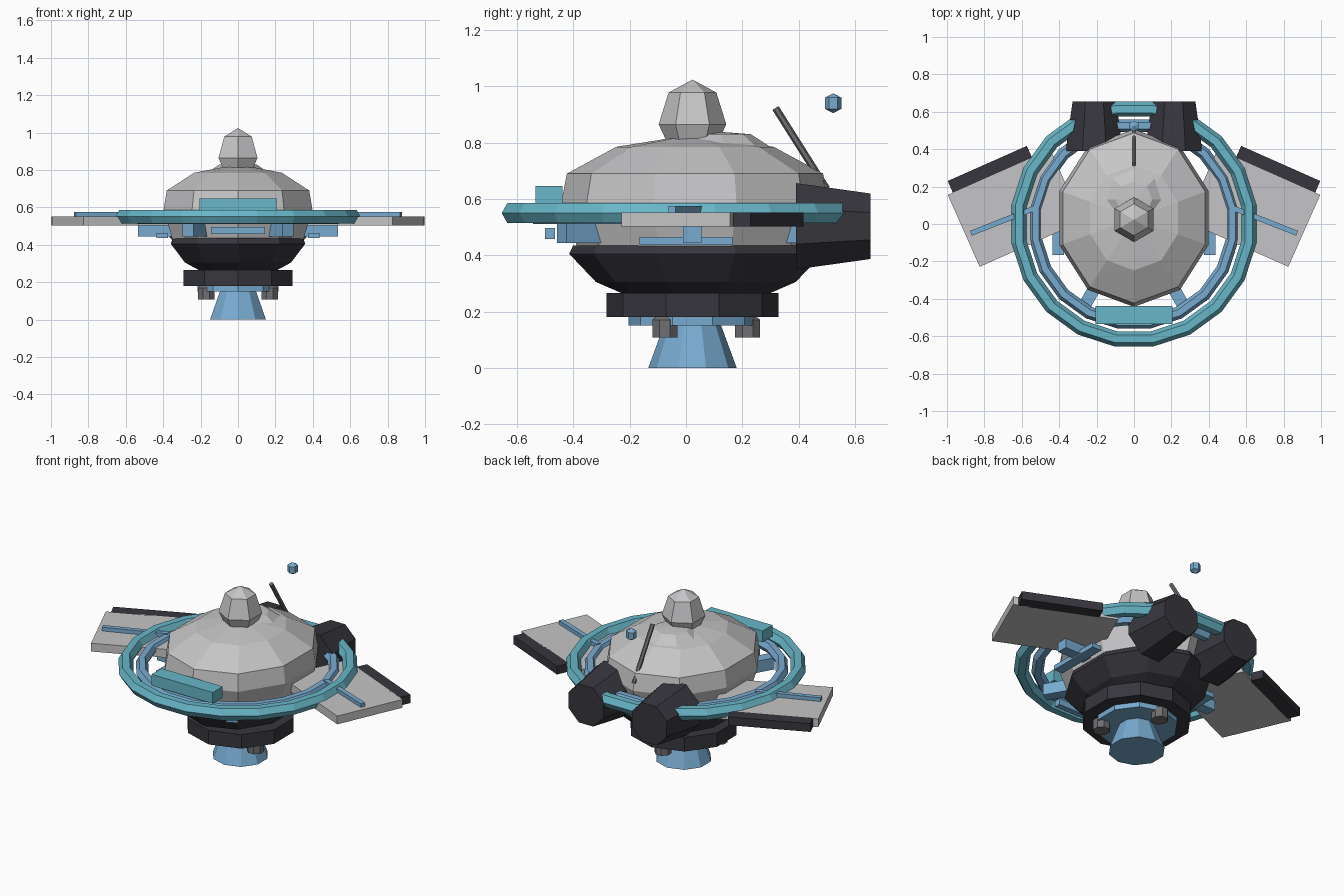
import bpy, bmesh, math
from mathutils import Matrix, Vector

if "Cube" in bpy.data.objects:
    bpy.data.objects.remove(bpy.data.objects["Cube"])

def mat(name, c):
    m = bpy.data.materials.new(name)
    m.diffuse_color = (*c, 1)
    m.use_nodes = True
    m.node_tree.nodes["Principled BSDF"].inputs["Base Color"].default_value = m.diffuse_color
    return m

GREY = mat("light grey", (0.56, 0.56, 0.57))
DARK = mat("charcoal", (0.038, 0.037, 0.047))
MID = mat("mid grey", (0.16, 0.16, 0.17))
BLUE = mat("soft blue", (0.19, 0.41, 0.64))
TEAL = mat("teal", (0.14, 0.47, 0.58))
CY = 0.023  # y of the hull axis

def finish(name, bm, m, matrix=None):
    if matrix is not None:
        bm.transform(matrix)
    bmesh.ops.recalc_face_normals(bm, faces=bm.faces[:])
    me = bpy.data.meshes.new(name)
    bm.to_mesh(me)
    bm.free()
    me.materials.append(m)
    ob = bpy.data.objects.new(name, me)
    bpy.context.collection.objects.link(ob)
    return ob

def lathe(name, prof, n, m, sx=1, phase=math.pi / 2, matrix=None):
    """Faceted solid of revolution about z, from (radius, z) pairs."""
    bm = bmesh.new()
    rings = []
    for r, z in prof:
        if r == 0:
            rings.append([bm.verts.new((0, 0, z))])
        else:
            rings.append([bm.verts.new((sx * r * math.cos(phase + math.tau * i / n),
                                        r * math.sin(phase + math.tau * i / n), z)) for i in range(n)])
    for a, b in zip(rings, rings[1:]):
        for i in range(n):
            j = (i + 1) % n
            if len(a) == 1:
                bm.faces.new((a[0], b[i], b[j]))
            elif len(b) == 1:
                bm.faces.new((a[i], a[j], b[0]))
            else:
                bm.faces.new((a[i], a[j], b[j], b[i]))
    for r in (rings[0], rings[-1]):
        if len(r) > 1:
            bm.faces.new(r)
    return finish(name, bm, m, matrix)

def ring(name, major, minor, z, m, n=20, k=6):
    """Low-poly torus with flat segments facing front and sides."""
    bm = bmesh.new()
    g = []
    for i in range(n):
        a = math.tau * (i + 0.5) / n
        g.append([bm.verts.new(((major + minor * math.cos(b)) * math.cos(a),
                                (major + minor * math.cos(b)) * math.sin(a),
                                z + minor * math.sin(b)))
                  for b in (math.tau * j / k for j in range(k))])
    for i in range(n):
        for j in range(k):
            p, q = g[i], g[(i + 1) % n]
            bm.faces.new((p[j], q[j], q[(j + 1) % k], p[(j + 1) % k]))
    finish(name, bm, m)

def box(name, c, size, m, rot=0):
    bm = bmesh.new()
    bmesh.ops.create_cube(bm, size=1)
    mx = Matrix.Translation(c) @ Matrix.Rotation(rot, 4, 'Z') @ Matrix.Diagonal((*size, 1))
    return finish(name, bm, m, mx)

def at(x, y, z=0):
    return Matrix.Translation((x, y, z))

# Hull: pale upper dome, dark lower bowl and base drum
lathe("upper_dome", [(0.42, 0.432), (0.475, 0.59), (0.455, 0.69), (0.28, 0.785), (0, 0.83)],
      10, GREY, 0.88, matrix=at(0, 0.032))
lathe("lower_bowl", [(0.24, 0.255), (0.355, 0.305), (0.45, 0.405), (0.436, 0.435)],
      10, DARK, 0.84, matrix=at(0, 0.035))
lathe("base_drum", [(0.305, 0.18), (0.305, 0.265)], 10, DARK, matrix=at(0, CY))

# Neck collar and hexagonal turret on top
lathe("neck_collar", [(0.19, 0.72), (0.185, 0.775), (0.1, 0.83), (0, 0.838)], 8, GREY, 0.97, matrix=at(0, 0.13))
lathe("turret", [(0.085, 0.79), (0.12, 0.865), (0.085, 0.978), (0, 1.024)], 6, GREY, matrix=at(0, CY))

# Main nozzle, its plate and three small thrusters
lathe("main_nozzle", [(0.157, 0), (0.1, 0.155)], 10, BLUE, matrix=at(0, CY))
lathe("nozzle_plate", [(0.228, 0.15), (0.228, 0.182)], 10, BLUE, matrix=at(0, CY))
for i in range(3):
    a = math.pi / 2 + math.tau * i / 3
    lathe(f"thruster_{i}", [(0.048, 0.108), (0.048, 0.17), (0.03, 0.185)], 8, MID, phase=math.pi / 8,
          matrix=at(0.196 * math.cos(a), CY + 0.196 * math.sin(a)))

# Two concentric rings with six radial struts
ring("outer_ring", 0.622, 0.041, 0.55, TEAL)
ring("inner_ring", 0.532, 0.034, 0.54, BLUE)
for i in range(6):
    a = math.tau * i / 6
    box(f"strut_{i}", (0.44 * math.cos(a), 0.022 + 0.44 * math.sin(a), 0.479),
        (0.19, 0.066, 0.07), BLUE, a)

# Front console and the bumper plates under the rings
box("front_console", (0, -0.487, 0.612), (0.41, 0.095, 0.068), TEAL)
box("front_bumper", (0, -0.483, 0.477), (0.29, 0.036, 0.038), BLUE)

for s, side in ((1, "right"), (-1, "left")):
    box(f"side_bumper_{side}", (s * 0.405, 0, 0.45), (0.06, 0.33, 0.028), BLUE)
    # Swept wing panels with dark trailing strip and blue spar
    r = -s * math.radians(23.9)
    box(f"wing_panel_{side}", (s * 0.636, 0.085, 0.527), (0.6, 0.42, 0.05), GREY, r)
    box(f"wing_strip_{side}", (s * 0.769, 0.289, 0.527), (0.463, 0.076, 0.05), DARK, r)
    box(f"wing_spar_{side}", (s * 0.7, 0.018, 0.563), (0.37, 0.028, 0.024), BLUE, -s * math.radians(21.5))
    # Rear engine drums, tapering backwards
    lathe(f"engine_{side}", [(0.166, -0.39), (0.126, -0.655)], 8, DARK, phase=math.pi / 8,
          matrix=at(s * 0.212, 0, 0.503) @ Matrix.Rotation(math.pi / 2, 4, 'X'))

# Leaning antenna rod and the floating beacon behind it
p, q = Vector((0, 0.5, 0.635)), Vector((0, 0.318, 0.923))
lathe("antenna_rod", [(0.013, 0), (0.013, (q - p).length)], 6, MID,
      matrix=Matrix.Translation(p) @ (q - p).to_track_quat('Z', 'Y').to_matrix().to_4x4())
lathe("beacon", [(0, -0.035), (0.029, -0.02), (0.029, 0.02), (0, 0.035)], 6, BLUE, matrix=at(0, 0.523, 0.94))
